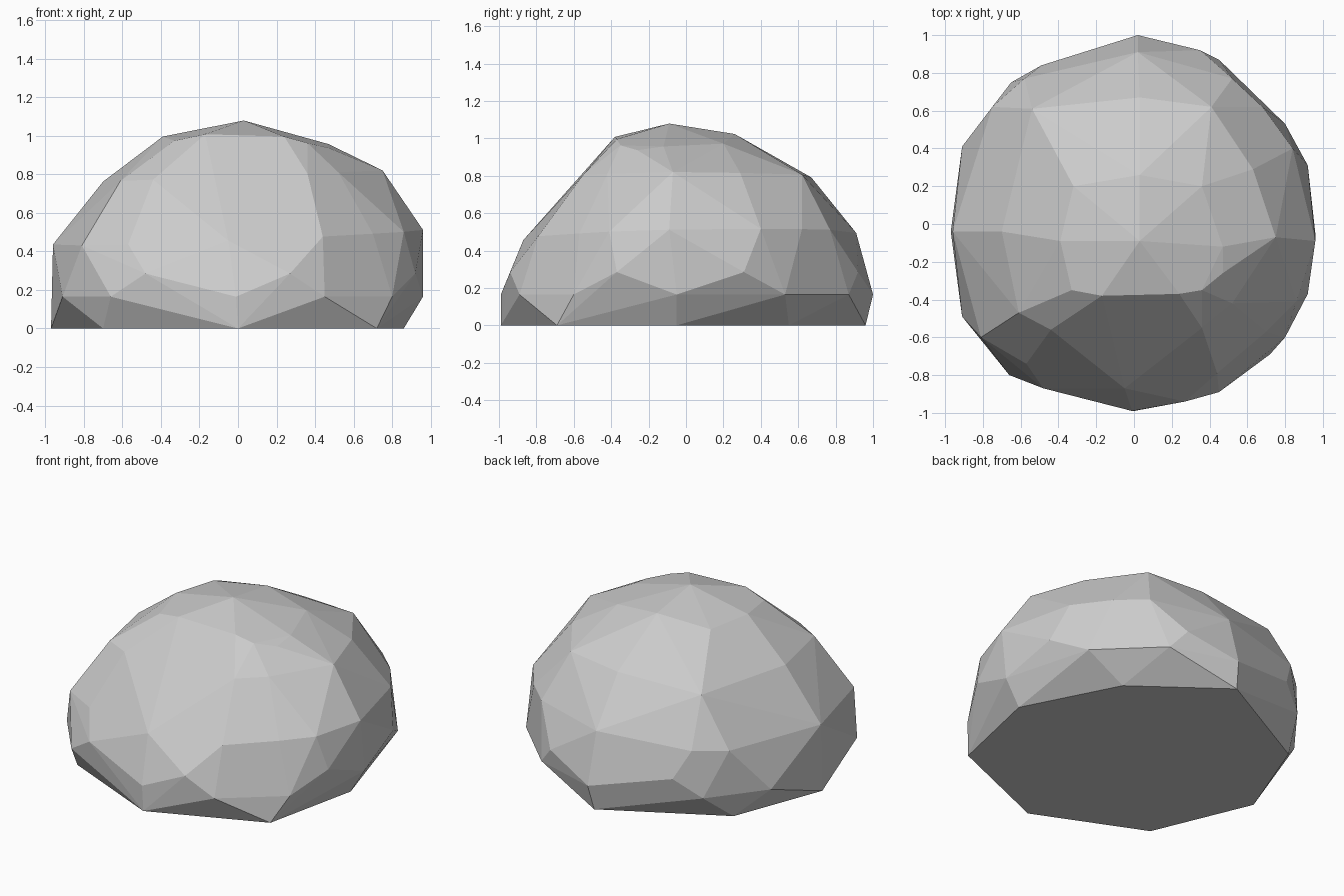
import bpy
import bmesh
import math

default_cube = bpy.data.objects.get("Cube")
if default_cube:
    bpy.data.objects.remove(default_cube, do_unlink=True)


def make_material(name, colour):
    material = bpy.data.materials.new(name)
    material.use_nodes = True
    material.diffuse_color = colour
    shader = next(n for n in material.node_tree.nodes if n.type == "BSDF_PRINCIPLED")
    shader.inputs["Base Color"].default_value = colour
    return material


def add_ring(bm, points, height):
    """Add one cross-section; height is a rule that gives z from x and y."""
    for x, y in points:
        bm.verts.new((x, y, height(x, y)))


# Flat underside
underside = [(0, -.99), (.72, -.69), (.86, -.05), (.55, .55),
             (0, .96), (-.74, .56), (-.97, -.04), (-.7, -.68)]

# Corners of the chipped lower edge
lower_corners = [(.45, -.89), (.8, -.6), (.96, -.05), (.8, .53), (.45, .87),
                 (.02, 1), (-.65, .75), (-.91, .41), (-.91, -.49),
                 (-.66, -.8), (-.01, -.99)]

# Raised points between those corners
lower_bulges = [(.27, -.94), (.92, -.37), (.92, .31), (.35, .92),
                (-.49, .84), (-.48, -.87)]

# Widest band
waist = [(-.05, -.87), (.44, -.79), (.7, -.57), (.86, -.41), (.96, -.09),
         (.84, .4), (.68, .62), (.52, .77), (.02, .91), (-.58, .77),
         (-.75, .62), (-.96, -.04), (-.81, -.6), (-.57, -.74)]

# Sloping shoulder
shoulder = [(-.02, -.57), (.36, -.55), (.52, -.42), (.75, -.07), (.63, .29),
            (.41, .62), (.03, .67), (-.54, .61), (-.7, -.04),
            (-.61, -.47), (-.44, -.56)]

# Domed crown
crown = [(.03, -.09), (-.17, -.38), (.24, -.37), (.36, -.35), (.47, -.26),
         (.47, -.12), (.36, .2), (.03, .26), (-.32, .2), (-.39, -.09),
         (-.33, -.35)]

bm = bmesh.new()
add_ring(bm, underside, lambda x, y: 0)
add_ring(bm, lower_corners, lambda x, y: .165)
add_ring(bm, lower_bulges, lambda x, y: .285)
add_ring(bm, waist, lambda x, y: .475 + .04 * x + .02 * y)
add_ring(bm, shoulder, lambda x, y: .79 + .04 * x)
add_ring(bm, crown, lambda x, y: 1.08 - .55 * (x * x + (y + .06) ** 2))

# Wrap the sections in one faceted skin and merge nearly flat triangles
hull = bmesh.ops.convex_hull(bm, input=bm.verts[:])
loose = {v for v in hull["geom_interior"] + hull["geom_unused"]
         if isinstance(v, bmesh.types.BMVert)}
bmesh.ops.delete(bm, geom=list(loose), context="VERTS")
bmesh.ops.dissolve_limit(bm, angle_limit=math.radians(4),
                         verts=bm.verts[:], edges=bm.edges[:])
bmesh.ops.recalc_face_normals(bm, faces=bm.faces[:])

mesh = bpy.data.meshes.new("rock")
bm.to_mesh(mesh)
bm.free()
mesh.materials.append(make_material("stone grey", (.6, .6, .6, 1)))
rock = bpy.data.objects.new("rock", mesh)
bpy.context.collection.objects.link(rock)
